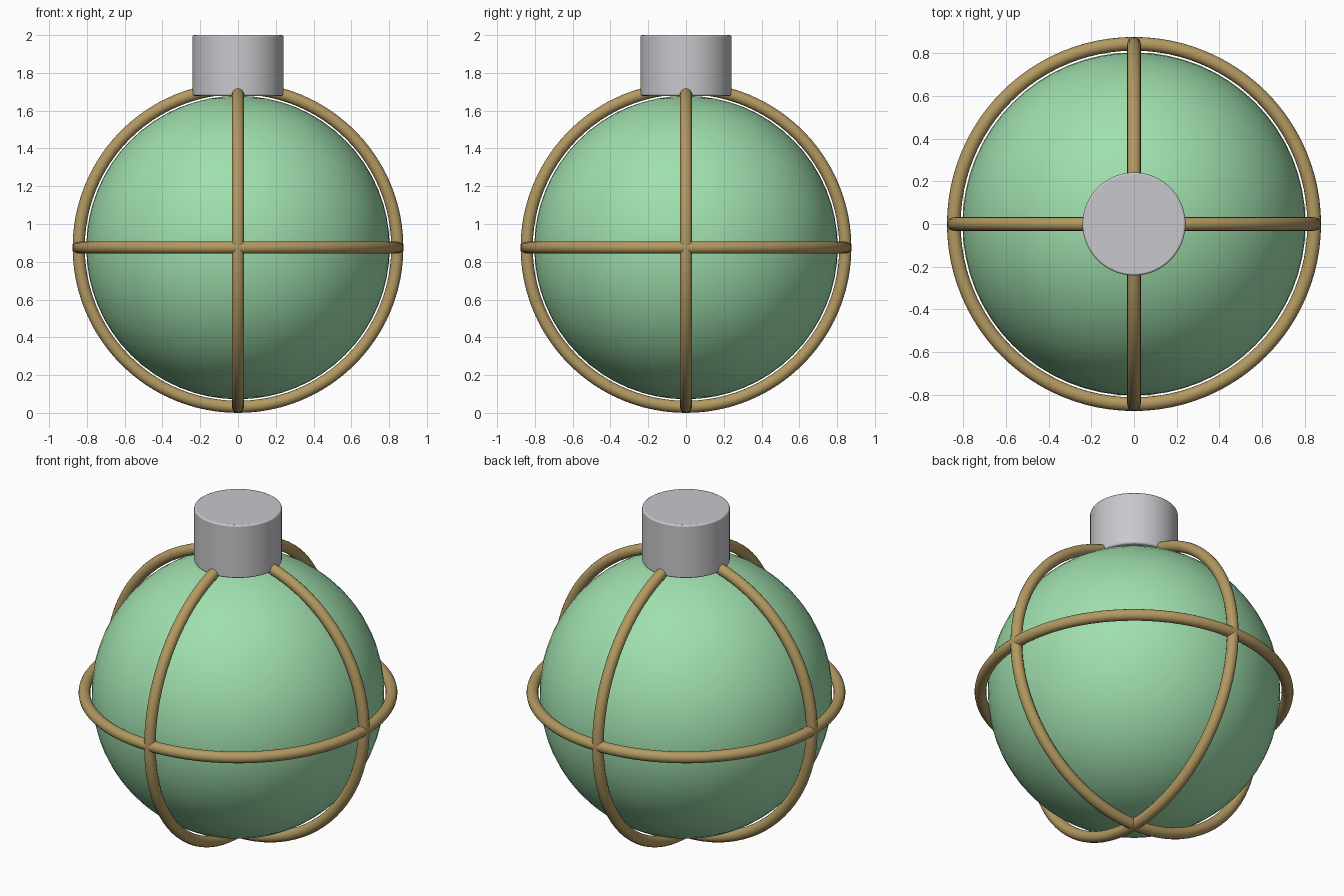
import bpy
import math

if "Cube" in bpy.data.objects:
    bpy.data.objects.remove(bpy.data.objects["Cube"])

U = 2 / 2.49          # model unit so the total height is 2
CZ = 1.09 * U         # centre height of the ball


def material(name, rgb):
    m = bpy.data.materials.new(name)
    m.diffuse_color = (*rgb, 1)
    m.use_nodes = True
    m.node_tree.nodes["Principled BSDF"].inputs["Base Color"].default_value = m.diffuse_color
    return m


def finish(name, mat):
    ob = bpy.context.object
    ob.name = name
    ob.data.materials.append(mat)
    bpy.ops.object.shade_smooth_by_angle(angle=math.radians(35))
    return ob


green = material("glass green", (0.35, 0.74, 0.42))
brass = material("brass wire", (0.45, 0.32, 0.12))
silver = material("silver cap", (0.58, 0.58, 0.61))

# Ball
bpy.ops.mesh.primitive_uv_sphere_add(segments=64, ring_count=32, radius=U, location=(0, 0, CZ))
finish("ball", green)

# Three wire hoops, one around each axis
for name, rot in (("equator_hoop", (0, 0, 0)),
                  ("front_hoop", (math.pi / 2, 0, 0)),
                  ("side_hoop", (0, math.pi / 2, 0))):
    bpy.ops.mesh.primitive_torus_add(major_radius=1.05 * U, minor_radius=0.04 * U,
                                     major_segments=96, minor_segments=16,
                                     location=(0, 0, CZ), rotation=rot)
    finish(name, brass)

# Neck cap with a softened rim
bpy.ops.mesh.primitive_cylinder_add(vertices=64, radius=0.3 * U, depth=0.4 * U,
                                    location=(0, 0, CZ + 1.2 * U))
cap = finish("neck_cap", silver)
bevel = cap.modifiers.new("rim", 'BEVEL')
bevel.width = 0.008
bevel.segments = 2
bevel.limit_method = 'ANGLE'
bevel.angle_limit = math.radians(40)
